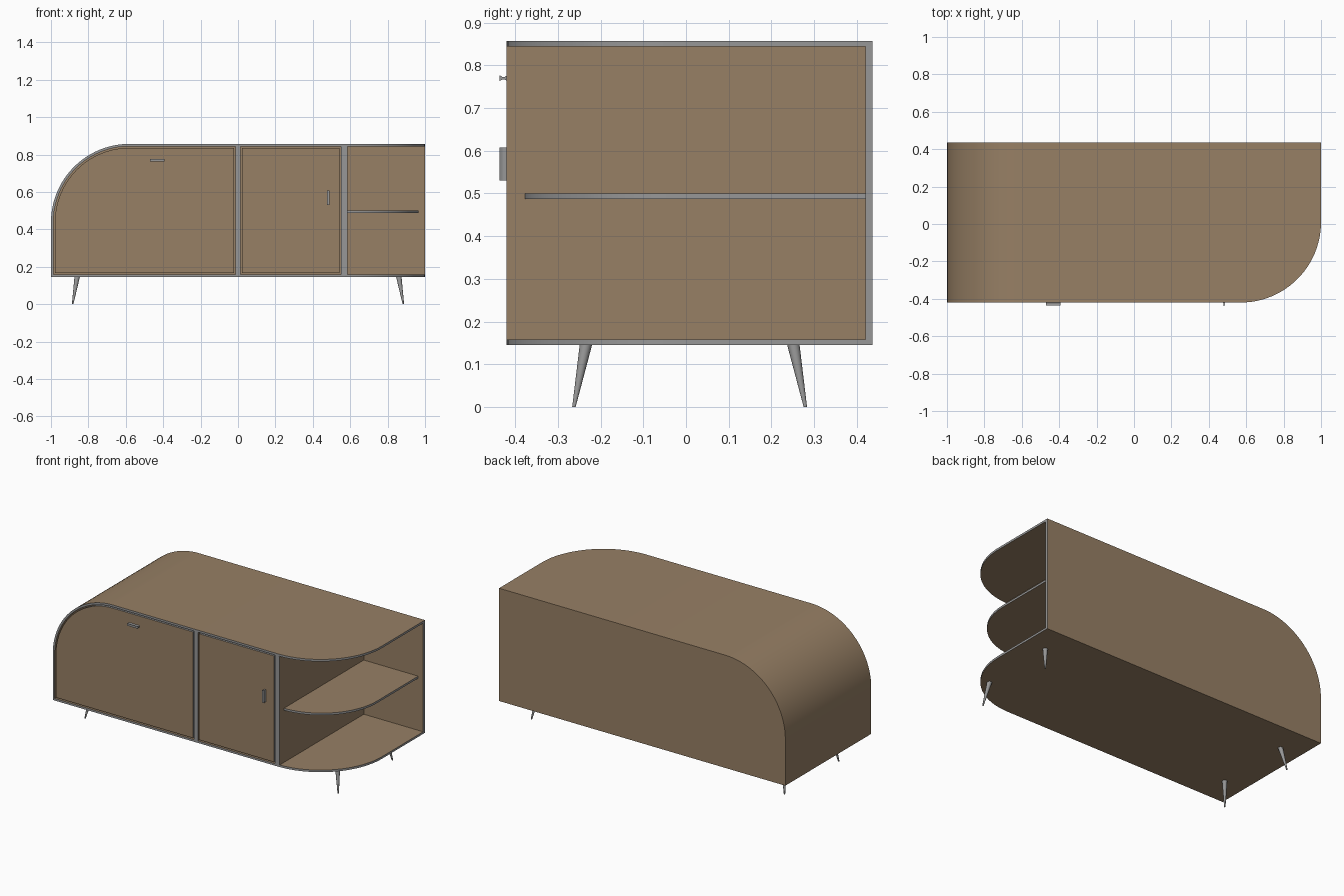
import bpy, bmesh, math
from mathutils import Vector

if "Cube" in bpy.data.objects:
    bpy.data.objects.remove(bpy.data.objects["Cube"])


def material(name, rgb):
    m = bpy.data.materials.new(name)
    m.diffuse_color = (*rgb, 1)
    m.use_nodes = True
    m.node_tree.nodes["Principled BSDF"].inputs["Base Color"].default_value = m.diffuse_color
    return m


MATS = [material("brown wood", (0.31, 0.215, 0.13)),
        material("grey edging", (0.31, 0.31, 0.31))]
WOOD, GREY = 0, 1

X, FRONT, BACK = 1.0, -0.42, 0.437          # outer limits
Z0, Z1, T = 0.145, 0.857, 0.013             # bottom, top, board thickness
INNER_BACK = 0.42
R = 0.42                                    # upper left rounding
CX, CZ = -X + R, Z1 - R
RP = 0.43                                   # plan rounding, front right
PX, PY = X - RP, FRONT + RP


def finish(name, bm, smooth=True):
    me = bpy.data.meshes.new(name)
    bm.to_mesh(me)
    bm.free()
    for m in MATS:
        me.materials.append(m)
    if smooth:
        me.shade_smooth()
        me.set_sharp_from_angle(angle=math.radians(30))
    ob = bpy.data.objects.new(name, me)
    bpy.context.collection.objects.link(ob)
    return ob


def prism(name, pts, axis, lo, hi, cap=WOOD, side=GREY):
    """Extrude a 2D outline along an axis; caps and sides get own colours."""
    def place(p, h):
        c = list(p)
        c.insert(axis, h)
        return Vector(c)
    bm = bmesh.new()
    a = [bm.verts.new(place(p, lo)) for p in pts]
    b = [bm.verts.new(place(p, hi)) for p in pts]
    for ring in (a, b):
        bm.faces.new(ring).material_index = cap
    n = len(pts)
    for i in range(n):
        j = (i + 1) % n
        bm.faces.new((a[i], a[j], b[j], b[i])).material_index = side
    bmesh.ops.recalc_face_normals(bm, faces=bm.faces)
    return finish(name, bm)


def rect(a0, a1, b0, b1):
    return [(a0, b0), (a1, b0), (a1, b1), (a0, b1)]


def arc(cx, cy, r, a0, a1, n=24):
    return [(cx + r * math.cos(math.radians(a0 + (a1 - a0) * i / n)),
             cy + r * math.sin(math.radians(a0 + (a1 - a0) * i / n)))
            for i in range(n + 1)]


# Wrapped shell: bottom, left side, rounded corner and top as one bent board
plan = arc(PX, PY, RP, 0, -90)              # (x, front y) from right to left
outer = [(x, Z0, y) for x, y in plan] + [(-X, Z0, FRONT)]
inner = [(x, Z0 + T, y) for x, y in plan] + [(-X + T, Z0 + T, FRONT)]
outer += [(x, z, FRONT) for x, z in arc(CX, CZ, R, 180, 90)]
inner += [(x, z, FRONT) for x, z in arc(CX, CZ, R - T, 180, 90)]
outer += [(x, Z1, y) for x, y in reversed(plan)]
inner += [(x, Z1 - T, y) for x, y in reversed(plan)]
bm = bmesh.new()
rows = []
for (xo, zo, y), (xi, zi, _) in zip(outer, inner):
    rows.append([bm.verts.new(c) for c in ((xo, y, zo), (xo, INNER_BACK, zo),
                                           (xi, INNER_BACK, zi), (xi, y, zi))])
for r, s in zip(rows, rows[1:]):
    for k in range(4):
        f = bm.faces.new((r[k], r[(k + 1) % 4], s[(k + 1) % 4], s[k]))
        f.material_index = GREY if k == 3 else WOOD
for end in (rows[0], rows[-1]):
    bm.faces.new(end).material_index = GREY
bmesh.ops.recalc_face_normals(bm, faces=bm.faces)
finish("cabinet_shell", bm)

# Back panel, same outline as the shell, with a grey right edge
outline = [(X, Z0), (-X, Z0)] + arc(CX, CZ, R, 180, 90) + [(X, Z1)]
back = prism("back_panel", outline, 1, INNER_BACK, BACK, WOOD, WOOD)
for p in back.data.polygons:
    if p.normal.x > 0.9:
        p.material_index = GREY

# Upright dividers
for name, x0, x1 in (("middle_divider", -0.014, 0.014),
                     ("shelf_divider", 0.552, 0.585)):
    prism(name, rect(FRONT, INNER_BACK, Z0 + T, Z1 - T), 0, x0, x1)

# Doors, set in with a narrow gap
G = 0.021
left = [(-0.022, Z0 + G), (-X + G, Z0 + G)]
left += arc(CX, CZ, R - G, 180, 90) + [(-0.022, Z1 - G)]
prism("left_door", left, 1, FRONT + 0.001, FRONT + 0.018)
prism("right_door", rect(0.022, 0.544, Z0 + G, Z1 - G), 1,
      FRONT + 0.001, FRONT + 0.018)

# Rounded open shelf
shelf = [(0.585, INNER_BACK), (0.585, PY - 0.387)]
shelf += arc(PX + 0.008, PY, 0.387, -88, 0) + [(PX + 0.395, INNER_BACK)]
prism("open_shelf", shelf, 2, 0.487, 0.50)

# Pinched bar handles: (depth, half height) profile
prof = [(-0.437, 0.007), (-0.430, 0.003), (-0.425, 0.003), (-0.418, 0.007)]
section = prof + [(y, -h) for y, h in reversed(prof)]
prism("left_door_handle", [(y, 0.77 + h) for y, h in section], 0,
      -0.47, -0.394, GREY, GREY)
prism("right_door_handle", [(0.482 + h, y) for y, h in section], 2,
      0.53, 0.608, GREY, GREY)

# Tapered, splayed legs
for sx, side in ((-1, "left"), (1, "right")):
    for sy, end in ((-1, "front"), (1, "back")):
        bm = bmesh.new()
        bmesh.ops.create_cone(bm, cap_ends=True, segments=20, radius1=0.004,
                              radius2=0.0145, depth=Z0)
        for v in bm.verts:
            t = v.co.z / Z0 + 0.5           # 0 at the foot, 1 at the top
            v.co.x += sx * (0.884 - 0.024 * t)
            v.co.y += 0.0085 + sy * (0.271 - 0.028 * t)
            v.co.z = Z0 * t
        for f in bm.faces:
            f.material_index = GREY
        finish(f"{end}_{side}_leg", bm)
